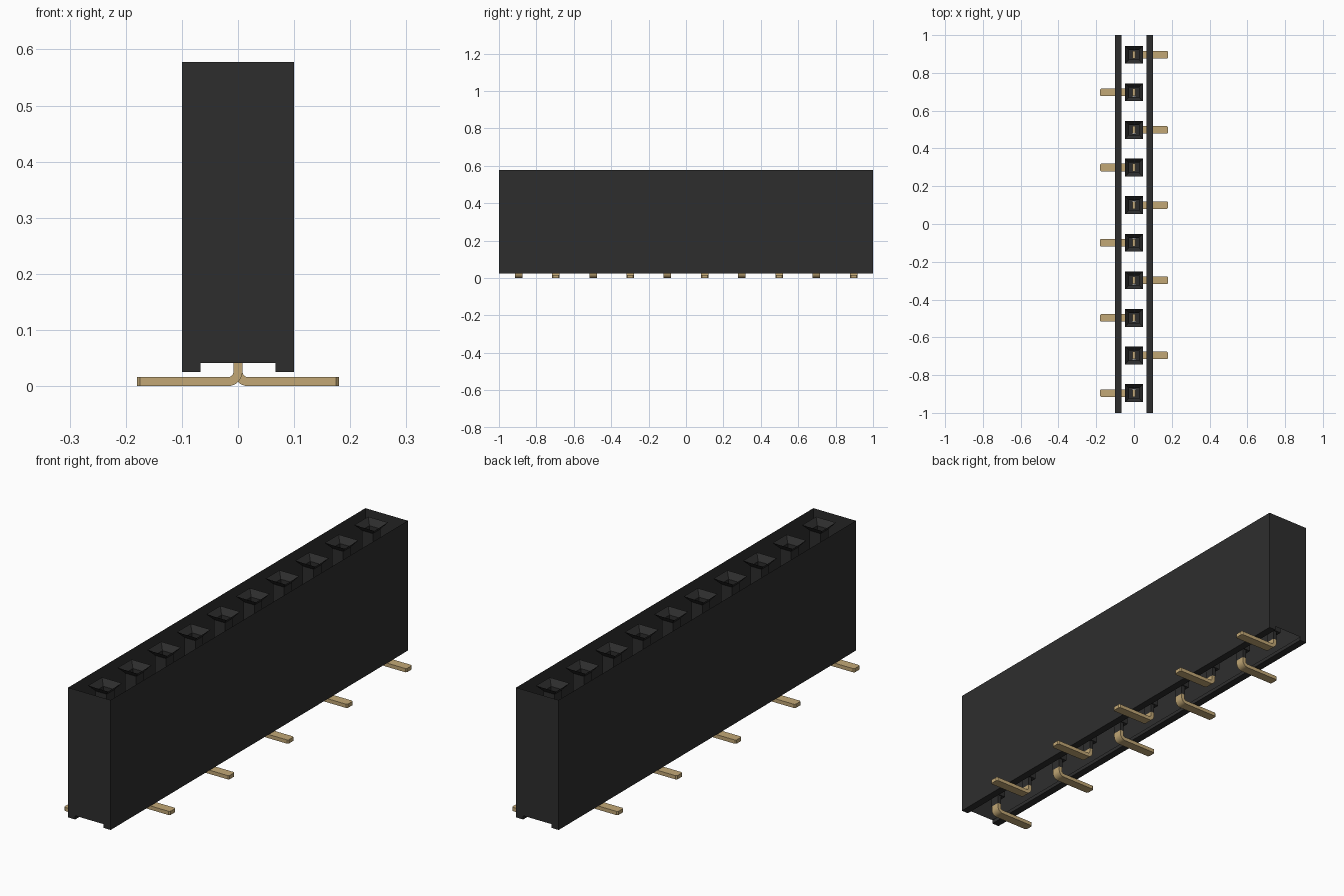
import bpy, bmesh, math

if "Cube" in bpy.data.objects:
    bpy.data.objects.remove(bpy.data.objects["Cube"])

def material(name, rgb):
    m = bpy.data.materials.new(name)
    m.diffuse_color = (*rgb, 1)
    m.use_nodes = True
    m.node_tree.nodes["Principled BSDF"].inputs["Base Color"].default_value = m.diffuse_color
    return m

BLACK = material("black plastic", (0.027, 0.027, 0.027))
GOLD = material("gold metal", (0.54, 0.39, 0.18))
TOP, FOOT, CEIL = 0.578, 0.025, 0.041

def finish(bm, name, mat):
    me = bpy.data.meshes.new(name)
    bm.to_mesh(me)
    bm.free()
    me.materials.append(mat)
    ob = bpy.data.objects.new(name, me)
    bpy.context.collection.objects.link(ob)
    return ob

# Housing: open shell with two long feet, closed at both ends
section = [(-0.1, TOP), (-0.1, FOOT), (-0.067, FOOT), (-0.067, CEIL),
           (0.067, CEIL), (0.067, FOOT), (0.1, FOOT), (0.1, TOP)]
bm = bmesh.new()
front = [bm.verts.new((x, -1, z)) for x, z in section]
back = [bm.verts.new((x, 1, z)) for x, z in section]
for i in range(len(section) - 1):
    if i != 3:  # the channel between the feet stays open
        bm.faces.new((front[i], back[i], back[i + 1], front[i + 1]))
bm.faces.new(front)
bm.faces.new(back[::-1])
finish(bm, "housing", BLACK)

# Socket: square funnel, shaft, ledge and pin slot (half x, half y, z)
RINGS = [(0.047, 0.047, TOP), (0.026, 0.026, TOP - 0.025),
         (0.026, 0.026, 0.08), (0.0085, 0.021, 0.08), (0.0085, 0.021, CEIL)]

def socket(y):
    bm = bmesh.new()
    loops = [[bm.verts.new((sx * hx, y + sy * hy, z))
              for sx, sy in ((-1, -1), (1, -1), (1, 1), (-1, 1))]
             for hx, hy, z in RINGS]
    for a, b in zip(loops, loops[1:]):
        for i in range(4):
            j = (i + 1) % 4
            bm.faces.new((a[i], a[j], b[j], b[i]))
    finish(bm, "socket", BLACK)

# Contact: upright pin bent into a flat solder lead
def contact(y, side):
    t, r, top, tip, half = 0.016, 0.01, 0.09, 0.18, 0.02
    cx, cz = t / 2 + r, t + r
    arc = [math.pi + math.pi / 2 * k / 6 for k in range(7)]
    outer = [(cx + (r + t) * math.cos(a), cz + (r + t) * math.sin(a)) for a in arc]
    inner = [(cx + r * math.cos(a), cz + r * math.sin(a)) for a in reversed(arc)]
    pts = [(-t / 2, top)] + outer + [(tip, 0), (tip, t)] + inner + [(t / 2, top)]
    bm = bmesh.new()
    face = bm.faces.new([bm.verts.new((side * x, y - half, z)) for x, z in pts])
    out = bmesh.ops.extrude_face_region(bm, geom=[face])
    moved = [v for v in out["geom"] if isinstance(v, bmesh.types.BMVert)]
    bmesh.ops.translate(bm, verts=moved, vec=(0, 2 * half, 0))
    corners = [e for e in bm.edges
               if all(abs(abs(v.co.x) - tip) < 1e-5 for v in e.verts)
               and abs(e.verts[0].co.z - e.verts[1].co.z) > 0.01]
    bmesh.ops.bevel(bm, geom=corners, offset=0.005, segments=1, affect='EDGES')
    bmesh.ops.recalc_face_normals(bm, faces=bm.faces)
    ob = finish(bm, "contact", GOLD)
    bpy.ops.object.select_all(action='DESELECT')
    ob.select_set(True)
    bpy.context.view_layer.objects.active = ob
    bpy.ops.object.shade_smooth_by_angle(angle=math.radians(30))

# Ten positions with leads alternating left and right
for n in range(10):
    y = -0.895 + n * 0.199
    socket(y)
    contact(y, 1 if n % 2 else -1)
